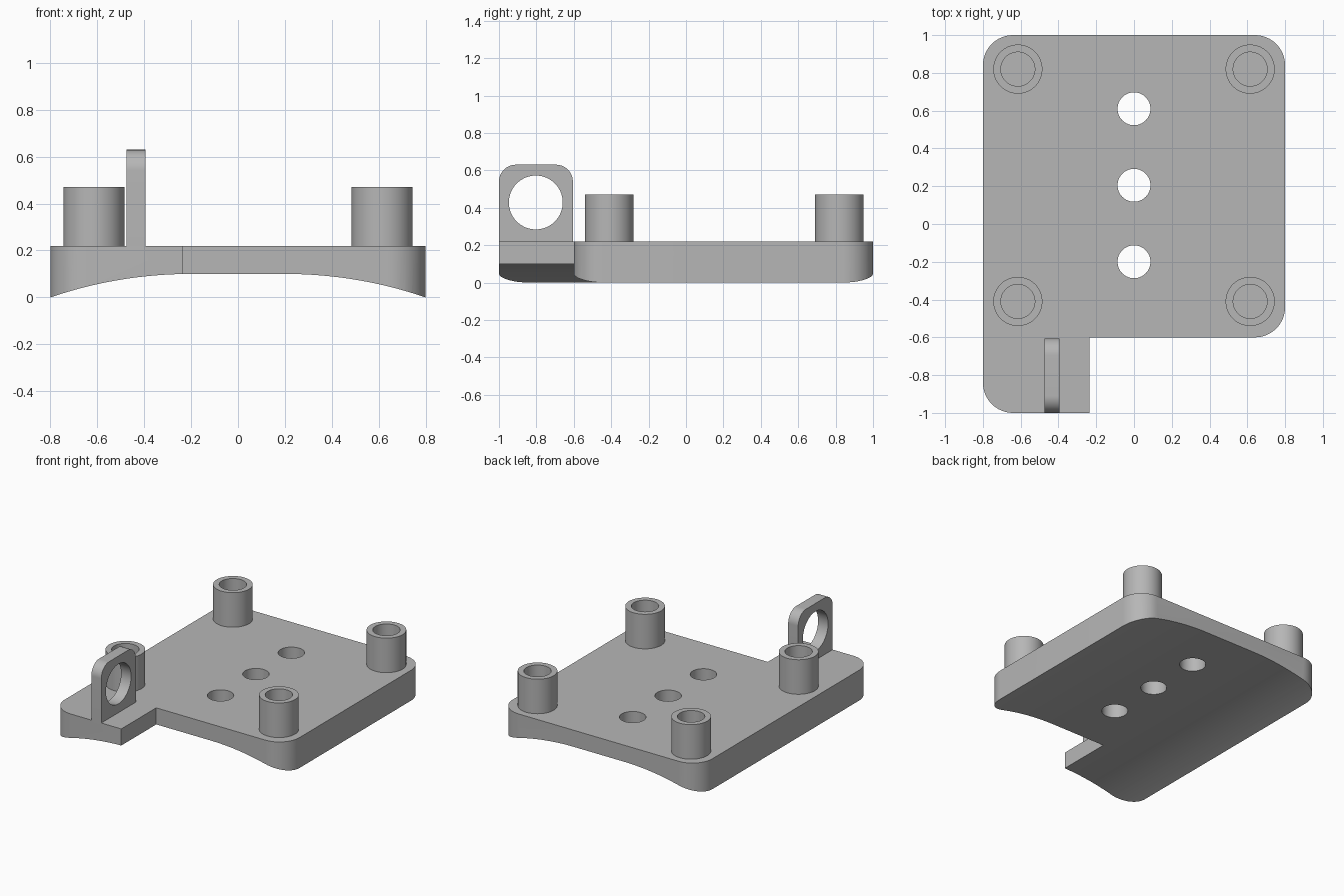
import bpy, bmesh
from math import sin, cos, pi, sqrt, radians
from mathutils import Matrix, Vector

cube = bpy.data.objects.get("Cube")
if cube:
    bpy.data.objects.remove(cube, do_unlink=True)

grey = bpy.data.materials.new("plain grey")
grey.use_nodes = True
colour = (0.47, 0.47, 0.47, 1)
grey.diffuse_color = colour
grey.node_tree.nodes["Principled BSDF"].inputs["Base Color"].default_value = colour

# Axis frames: the 2D outline and its extrusion direction
UP = lambda u, v, w: (u, v, w)
ALONG_X = lambda u, v, w: (w, u, v)
ALONG_Y = lambda u, v, w: (u, w, v)


def prism(name, outline, low, high, frame=UP):
    """Extrude a closed outline between two levels."""
    bm = bmesh.new()
    face = bm.faces.new([bm.verts.new(frame(u, v, low)) for u, v in outline])
    step = Vector(frame(0, 0, high - low))
    new = bmesh.ops.extrude_face_region(bm, geom=[face])["geom"]
    bmesh.ops.translate(bm, vec=step, verts=[g for g in new if isinstance(g, bmesh.types.BMVert)])
    bmesh.ops.recalc_face_normals(bm, faces=bm.faces)
    mesh = bpy.data.meshes.new(name)
    bm.to_mesh(mesh)
    bm.free()
    mesh.materials.append(grey)
    obj = bpy.data.objects.new(name, mesh)
    bpy.context.collection.objects.link(obj)
    return obj


def circle(u, v, r, n=64):
    return [(u + r * cos(2 * pi * i / n), v + r * sin(2 * pi * i / n)) for i in range(n)]


def corner(u, v, r, start, n=16):
    """Quarter arc round a centre, starting at an angle in degrees."""
    return [(u + r * cos(radians(start + 90 * i / n)),
             v + r * sin(radians(start + 90 * i / n))) for i in range(n + 1)]


def select_only(obj):
    bpy.ops.object.select_all(action='DESELECT')
    obj.select_set(True)
    bpy.context.view_layer.objects.active = obj


def cut(obj, cutters):
    """Subtract each cutter, then discard it."""
    select_only(obj)
    for c in cutters:
        c.hide_render = True
        mod = obj.modifiers.new("cut", 'BOOLEAN')
        mod.operation, mod.solver, mod.object = 'DIFFERENCE', 'EXACT', c
        bpy.ops.object.modifier_apply(modifier=mod.name)
        bpy.data.objects.remove(c, do_unlink=True)


def smooth(obj):
    select_only(obj)
    bpy.ops.object.shade_smooth_by_angle(angle=radians(30))


TOP = 0.22
R = 0.16

# Base plate with rounded corners and a front tab
outline = (corner(0.8 - R, 1 - R, R, 0) + corner(-0.8 + R, 1 - R, R, 90)
           + corner(-0.8 + R, -1 + R, R, 180)
           + [(-0.235, -1), (-0.235, -0.6)]
           + corner(0.8 - R, -0.6 + R, R, 270))
plate = prism("base_plate", outline, -0.05, TOP)

# Arched underside: flat centre, circular flanks
FLAT, RISE = 0.2, 0.1
run = 0.8 - FLAT
arc_r = (run ** 2 + RISE ** 2) / (2 * RISE)
flank = []
for i in range(25):
    d = 0.65 * i / 24
    flank.append((FLAT + d, RISE - arc_r + sqrt(arc_r ** 2 - d ** 2)))
arch = ([(-x, z) for x, z in reversed(flank)] + flank + [(0.85, -0.2), (-0.85, -0.2)])
cutters = [prism("arch_cutter", arch, -1.2, 1.2, ALONG_Y)]

# Row of through holes
for y in (0.61, 0.205, -0.2):
    cutters.append(prism("hole_cutter", circle(0, y, 0.087), -0.3, 0.5))
cut(plate, cutters)
smooth(plate)

# Four hollow standoffs
for side, x in (("left", 0.615), ("right", -0.615)):
    for place, y in (("front", -0.41), ("back", 0.82)):
        post = prism(f"{place}_{side}_standoff", circle(x, y, 0.13), TOP - 0.01, 0.47)
        cut(post, [prism("bore_cutter", circle(x, y, 0.09), 0, 0.6)])
        smooth(post)

# Upright lug with a round eye
r = 0.09
lug_outline = ([(-1, TOP - 0.01), (-0.605, TOP - 0.01)]
               + corner(-0.605 - r, 0.63 - r, r, 0) + corner(-1 + r, 0.63 - r, r, 90))
lug = prism("cable_lug", lug_outline, -0.475, -0.395, ALONG_X)
cut(lug, [prism("eye_cutter", circle(-0.803, 0.428, 0.144), -0.6, -0.3, ALONG_X)])
smooth(lug)
